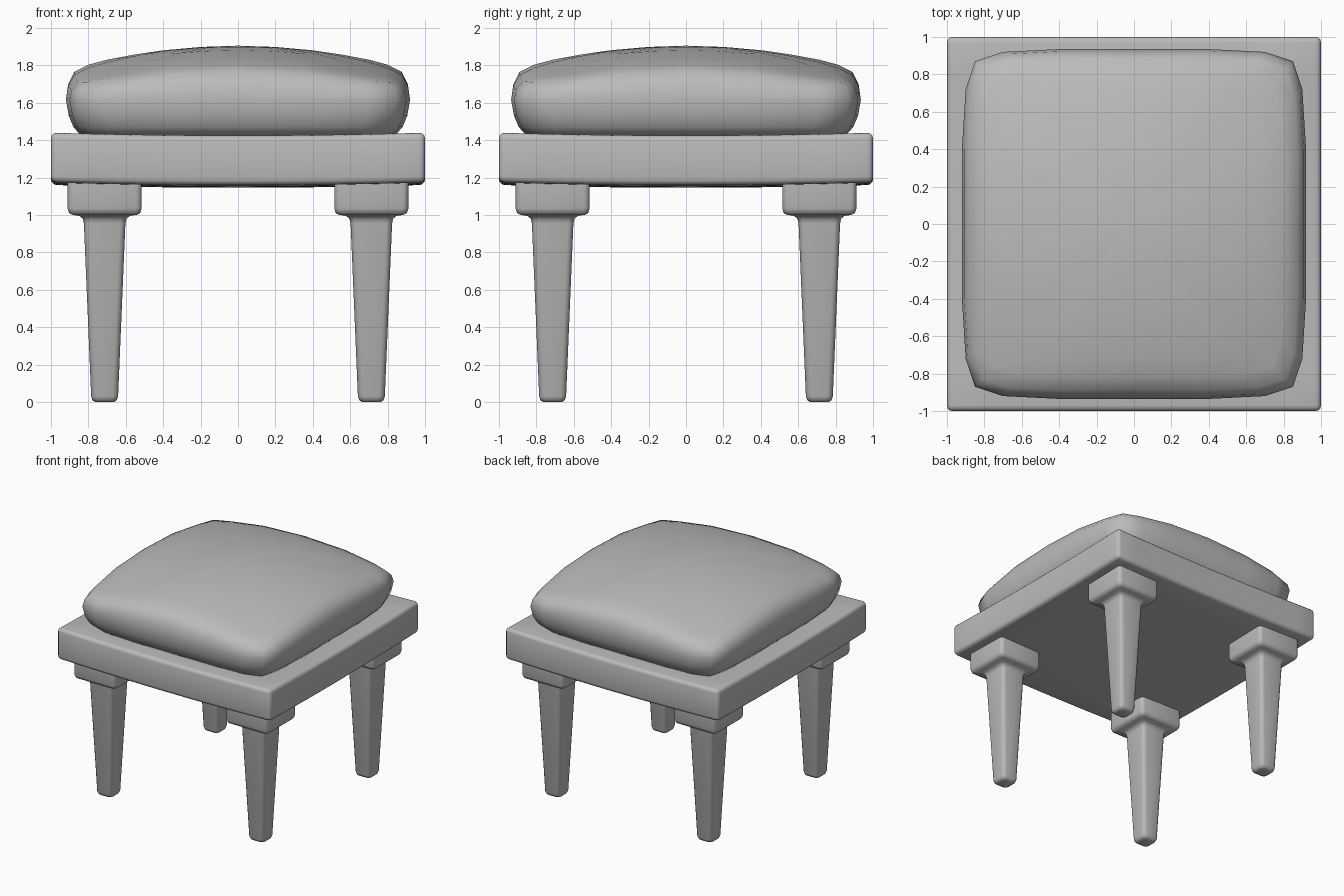
import bpy, bmesh, math
from mathutils import Vector

cube = bpy.data.objects.get("Cube")
if cube:
    bpy.data.objects.remove(cube, do_unlink=True)

grey = bpy.data.materials.new("plain_grey")
grey.use_nodes = True
GREY = (0.5, 0.5, 0.5, 1)
grey.diffuse_color = GREY
grey.node_tree.nodes["Principled BSDF"].inputs["Base Color"].default_value = GREY


def finish(name, bm, angle):
    """Turn a bmesh into a smooth-shaded object."""
    bmesh.ops.recalc_face_normals(bm, faces=bm.faces)
    mesh = bpy.data.meshes.new(name)
    bm.to_mesh(mesh)
    bm.free()
    mesh.materials.append(grey)
    obj = bpy.data.objects.new(name, mesh)
    bpy.context.collection.objects.link(obj)
    bpy.ops.object.select_all(action='DESELECT')
    obj.select_set(True)
    bpy.context.view_layer.objects.active = obj
    bpy.ops.object.shade_smooth_by_angle(angle=math.radians(angle))
    return obj


def loft(rings, tip=None):
    """Skin a stack of closed rings; cap the ends, or close the top to a tip."""
    bm = bmesh.new()
    stack = [[bm.verts.new(p) for p in ring] for ring in rings]
    n = len(stack[0])
    for a, b in zip(stack, stack[1:]):
        for i in range(n):
            j = (i + 1) % n
            bm.faces.new((a[i], a[j], b[j], b[i]))
    bm.faces.new(stack[0][::-1])
    if tip is None:
        bm.faces.new(stack[-1])
    else:
        top = bm.verts.new(tip)
        for i in range(n):
            bm.faces.new((stack[-1][i], stack[-1][(i + 1) % n], top))
    return bm


def rounded_square(half, radius, z, cx, cy, steps=3):
    """Square section with rounded corners."""
    ring = []
    for corner in range(4):
        mid = math.radians(45 + 90 * corner)
        sx, sy = math.copysign(1, math.cos(mid)), math.copysign(1, math.sin(mid))
        for k in range(steps + 1):
            a = math.radians(90 * (corner + k / steps))
            ring.append((cx + sx * (half - radius) + radius * math.cos(a),
                         cy + sy * (half - radius) + radius * math.sin(a), z))
    return ring


# Seat frame: bevelled slab that sags gently towards the middle
bm = bmesh.new()
bmesh.ops.create_cube(bm, size=1)
for v in bm.verts:
    v.co = Vector((v.co.x * 2, v.co.y * 2, 1.308 + v.co.z * 0.265))
bmesh.ops.bevel(bm, geom=bm.edges[:], offset=0.03, segments=3, profile=0.5, affect='EDGES')
for axis in (Vector((1, 0, 0)), Vector((0, 1, 0))):
    for k in range(-4, 5):
        bmesh.ops.bisect_plane(bm, geom=bm.verts[:] + bm.edges[:] + bm.faces[:],
                               plane_co=axis * k * 0.2, plane_no=axis)
for v in bm.verts:
    v.co.z -= 0.015 * (2 - v.co.x ** 2 - v.co.y ** 2)
finish("seat_frame", bm, 40)

# Cushion: soft square outline lofted through a domed profile
quarter = [(0.92, 0), (0.92, 0.4), (0.9, 0.72), (0.85, 0.87), (0.7, 0.92), (0.4, 0.935)]
outline = []
for x, y in quarter:
    outline.append((x, y))
outline.append((0, 0.935))
outline += [(-x, y) for x, y in quarter[:0:-1]]
outline += [(-x, -y) for x, y in outline]
profile = [(0.84, 1.425), (0.88, 1.47), (0.905, 1.53), (0.92, 1.615), (0.908, 1.7),
           (0.875, 1.765), (0.8, 1.803), (0.7, 1.83), (0.55, 1.858), (0.4, 1.88), (0.2, 1.898)]
rings = []
for width, z in profile:
    f = width / 0.92
    soft = min(1, max(0, (z - 1.615) / 0.19))
    rings.append([(x * f, y * f, z - 0.07 * soft * min(1, (min(abs(x), abs(y)) * f / 0.7) ** 2))
                  for x, y in outline])
finish("cushion", loft(rings, (0, 0, 1.905)), 80)

# Legs: tapered post flaring into a square mounting block
leg_profile = [(0.05, 0), (0.064, 0.008), (0.072, 0.03), (0.111, 0.955), (0.117, 0.98),
               (0.135, 0.995), (0.17, 1.0), (0.19, 1.01), (0.198, 1.035), (0.198, 1.2)]
for front, sy in (("front", -1), ("back", 1)):
    for side, sx in (("left", 1), ("right", -1)):
        rings = [rounded_square(h, 0.03, z, sx * 0.713, sy * 0.713) for h, z in leg_profile]
        finish(f"{front}_{side}_leg", loft(rings), 50)
